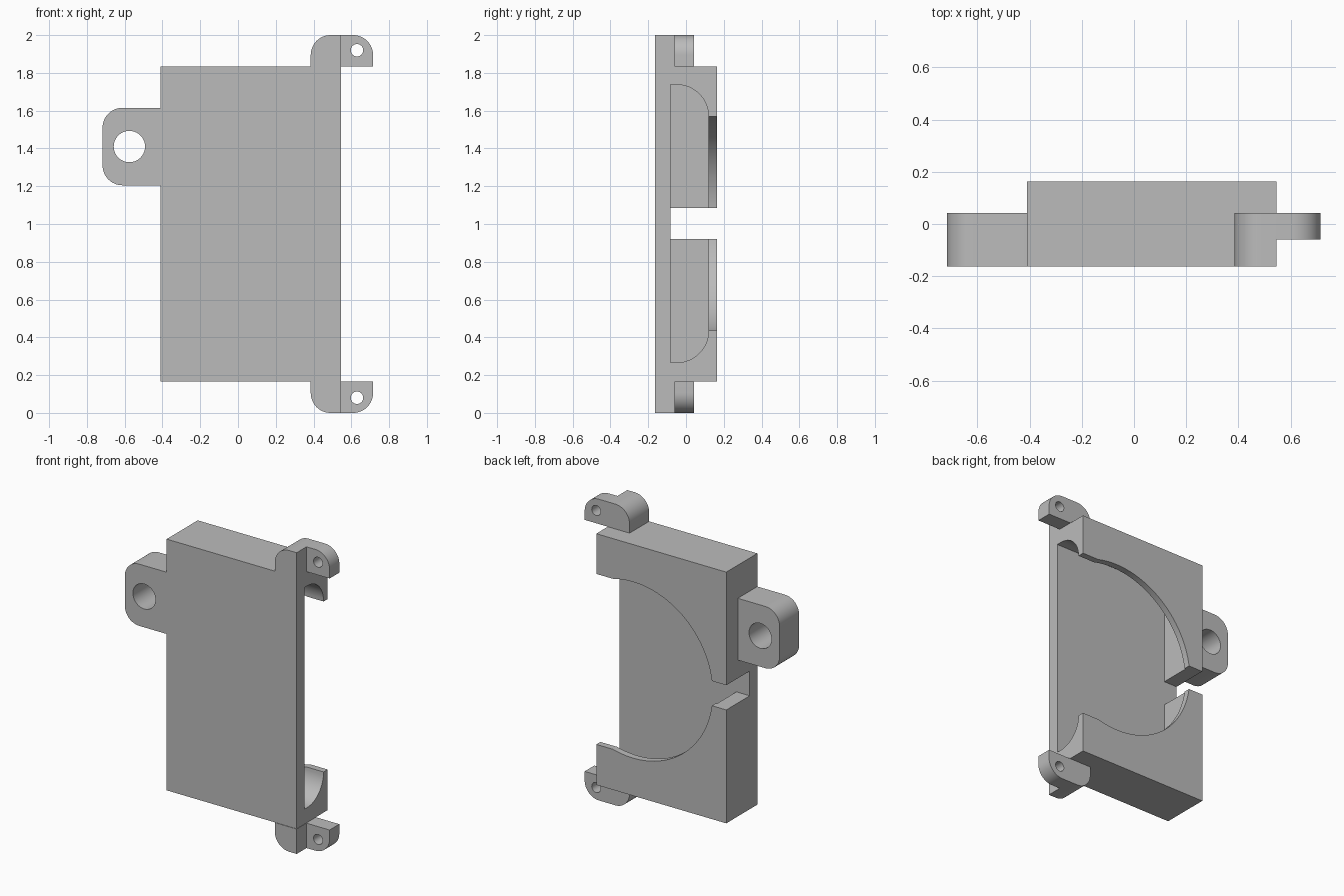
import bpy, bmesh
from math import cos, sin, asin, pi, radians

cube = bpy.data.objects.get("Cube")
if cube:
    bpy.data.objects.remove(cube, do_unlink=True)

GREY = (0.5, 0.5, 0.5, 1.0)
grey = bpy.data.materials.new("plain grey")
grey.use_nodes = True
grey.diffuse_color = GREY
grey.node_tree.nodes["Principled BSDF"].inputs["Base Color"].default_value = GREY

FRONT, BACK, EAR_BACK = -0.163, 0.163, 0.042
LEFT, RIGHT = -0.41, 0.545


def arc(cx, cz, r, start, end, steps=12):
    """Points along a circular arc, angles in radians."""
    angles = [start + (end - start) * i / steps for i in range(steps + 1)]
    return [(cx + r * cos(a), cz + r * sin(a)) for a in angles]


def rect(u0, u1, v0, v1):
    return [(u0, v0), (u1, v0), (u1, v1), (u0, v1)]


def prism(name, outline, axis, lo, hi):
    """Extrude a closed outline along x or y."""
    def place(p, w):
        return (w, p[0], p[1]) if axis == "x" else (p[0], w, p[1])
    bm = bmesh.new()
    base = bm.faces.new([bm.verts.new(place(p, lo)) for p in outline])
    top = bmesh.ops.extrude_face_region(bm, geom=[base])["geom"]
    shift = (hi - lo, 0, 0) if axis == "x" else (0, hi - lo, 0)
    bmesh.ops.translate(bm, vec=shift,
                        verts=[g for g in top if isinstance(g, bmesh.types.BMVert)])
    bmesh.ops.recalc_face_normals(bm, faces=bm.faces)
    mesh = bpy.data.meshes.new(name)
    bm.to_mesh(mesh)
    bm.free()
    mesh.materials.append(grey)
    obj = bpy.data.objects.new(name, mesh)
    bpy.context.collection.objects.link(obj)
    return obj


def activate(obj):
    bpy.ops.object.select_all(action="DESELECT")
    obj.select_set(True)
    bpy.context.view_layer.objects.active = obj


def cut(obj, *cutters):
    """Subtract each cutter, then discard it."""
    for cutter in cutters:
        activate(obj)
        mod = obj.modifiers.new("cut", "BOOLEAN")
        mod.operation, mod.solver, mod.object = "DIFFERENCE", "EXACT", cutter
        bpy.ops.object.modifier_apply(modifier=mod.name)
        bpy.data.objects.remove(cutter, do_unlink=True)


def finish(obj):
    activate(obj)
    bpy.ops.object.shade_smooth_by_angle(angle=radians(30))


def hole(x, z, r):
    return prism("hole_cutter", arc(x, z, r, 0, 2 * pi, 40)[:-1], "y", -0.5, 0.5)


# Case body: a shell open at the right end
body = prism("case_body", rect(LEFT, RIGHT, 0.167, 1.835), "y", FRONT, BACK)

# Cavity with rounded upper and lower back corners
FLOOR, FILLET, MID, HALF = -0.083, 0.17, 1.002, 0.566
section = [(FLOOR, MID - HALF - FILLET)]
section += arc(-0.05, MID - HALF, FILLET, -pi / 2, 0)
section += arc(-0.05, MID + HALF, FILLET, 0, pi / 2)
section += [(FLOOR, MID + HALF + FILLET)]
cavity = prism("cavity_cutter", section, "x", -0.312, 0.7)

# Round opening in the back lip, running straight out to the right end
R = 0.585
a = asin(HALF / R)
window = arc(0.275, MID, R, a, 2 * pi - a, 64)
window += [(0.7, MID - HALF), (0.7, MID + HALF)]
opening = prism("opening_cutter", window, "y", 0.115, 0.3)

# Slot through the closed end wall
slot = prism("slot_cutter", rect(-0.6, 0, MID - 0.082, MID + 0.082), "y", FLOOR, 0.3)
cut(body, cavity, opening, slot)
finish(body)

# Large mounting lug on the closed side
X0, Z0, Z1, C = -0.717, 1.205, 1.615, 0.105
outline = [(LEFT, Z0), (LEFT, Z1)]
outline += arc(X0 + C, Z1 - C, C, pi / 2, pi)
outline += arc(X0 + C, Z0 + C, C, pi, 3 * pi / 2)
lug = prism("mounting_lug", outline, "y", FRONT, EAR_BACK)
cut(lug, hole(-0.575, 1.41, 0.083))
finish(lug)

# Small stepped ears above and below the open end
for name, side in (("upper_ear", 1), ("lower_ear", -1)):
    outline = [(0.385, 0.835), (0.715, 0.835)]
    outline += arc(0.715 - C, 1 - C, C, 0, pi / 2)
    outline += arc(0.385 + C, 1 - C, C, pi / 2, pi)
    outline = [(x, 1 + side * z) for x, z in outline]
    ear = prism(name, outline, "y", FRONT, EAR_BACK)
    step = prism("step_cutter", rect(RIGHT, 1, -0.5, 2.5), "y", -0.5, -0.06)
    cut(ear, step, hole(0.63, 1 + side * 0.92, 0.033))
    finish(ear)
